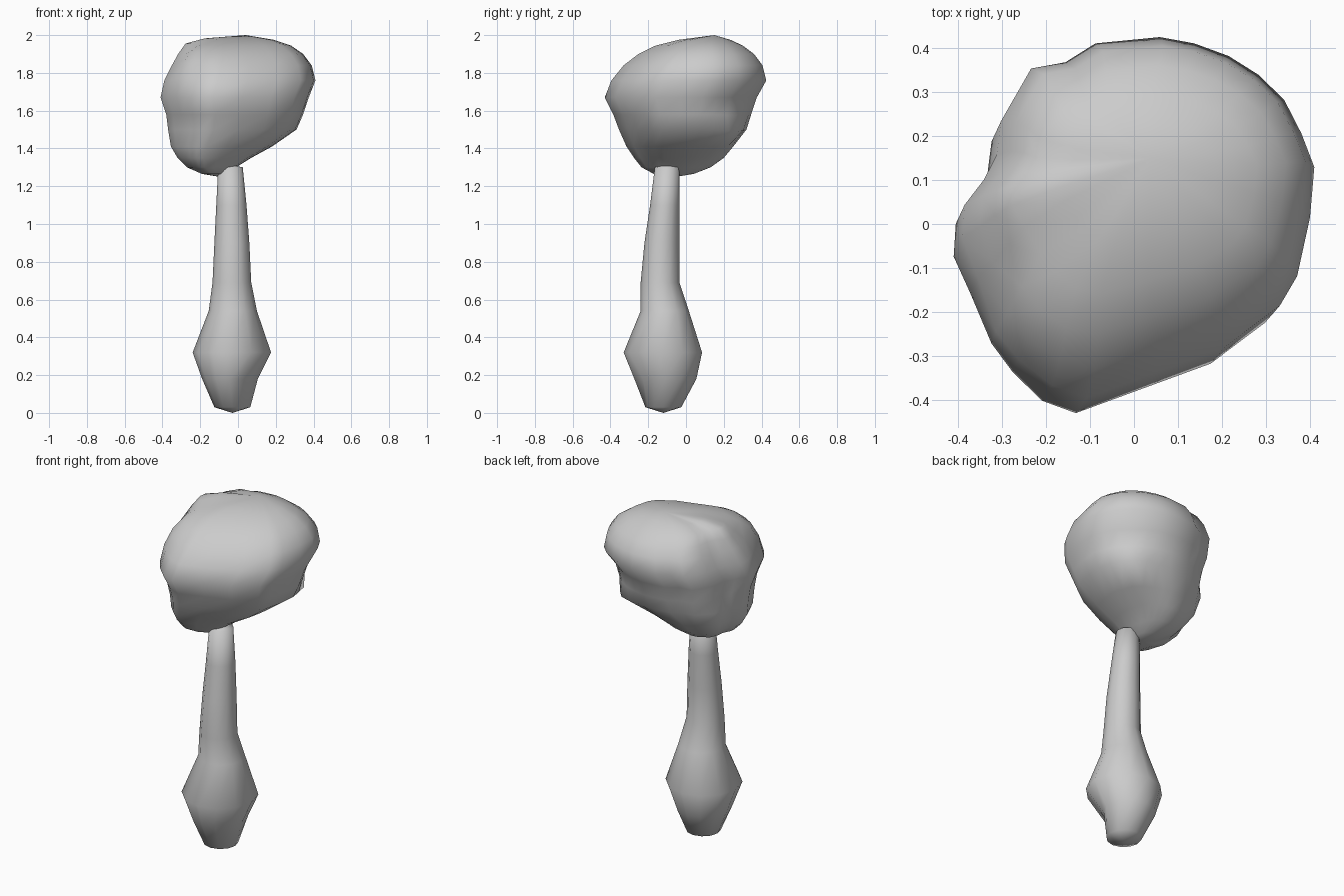
import bpy, bmesh, math
from mathutils import Vector


def loft(name, outline, rings, bottom, top, dents):
    """Loft a unit outline through rings of (z, x0, x1, y0, y1), capped by fans."""
    bm = bmesh.new()
    loops = []
    for z, x0, x1, y0, y1 in rings:
        loops.append([bm.verts.new(((x0 + x1) / 2 + u * (x1 - x0) / 2,
                                    (y0 + y1) / 2 + v * (y1 - y0) / 2, z))
                      for u, v in outline])
    n = len(outline)
    for a, b in zip(loops, loops[1:]):
        for i in range(n):
            j = (i + 1) % n
            bm.faces.new((a[i], a[j], b[j], b[i]))
    lo, hi = bm.verts.new(bottom), bm.verts.new(top)
    for i in range(n):
        j = (i + 1) % n
        bm.faces.new((lo, loops[0][j], loops[0][i]))
        bm.faces.new((hi, loops[-1][i], loops[-1][j]))
    # soft dents and bulges: push nearby surface along a vector
    for centre, radius, push in dents:
        for v in bm.verts:
            d = (v.co - Vector(centre)).length / radius
            if d < 1:
                v.co += Vector(push) * (1 - d * d) ** 2
    bmesh.ops.recalc_face_normals(bm, faces=bm.faces)
    mesh = bpy.data.meshes.new(name)
    bm.to_mesh(mesh)
    bm.free()
    for p in mesh.polygons:
        p.use_smooth = True
    obj = bpy.data.objects.new(name, mesh)
    bpy.context.collection.objects.link(obj)
    return obj


# Trunk: swollen foot tapering into a thin stem
circle = [(math.cos(math.tau * i / 12), math.sin(math.tau * i / 12)) for i in range(12)]
loft("trunk", circle, [
    (0.03, -0.125, 0.065, -0.215, -0.025),
    (0.18, -0.19, 0.105, -0.275, 0.055),
    (0.32, -0.24, 0.175, -0.33, 0.085),
    (0.54, -0.155, 0.10, -0.24, 0.015),
    (0.69, -0.135, 0.07, -0.24, -0.035),
    (0.90, -0.125, 0.06, -0.22, -0.035),
    (1.10, -0.115, 0.045, -0.19, -0.035),
    (1.30, -0.105, 0.025, -0.165, -0.035)],
    (-0.03, -0.12, 0.0), (-0.04, -0.10, 1.315),
    [((0.05, -0.23, 0.16), 0.12, (-0.03, 0.03, 0))])

# Crown: irregular leafy mass, plan outline scaled per height
plan = [(0.41, 0.12), (0.38, 0.20), (0.34, 0.28), (0.28, 0.34), (0.21, 0.385),
        (0.13, 0.415), (0.05, 0.43), (-0.10, 0.415), (-0.17, 0.37), (-0.25, 0.355),
        (-0.32, 0.23), (-0.33, 0.15), (-0.36, 0.09), (-0.405, 0.03), (-0.41, -0.05),
        (-0.37, -0.14), (-0.32, -0.26), (-0.27, -0.33), (-0.20, -0.40), (-0.12, -0.43),
        (0.04, -0.37), (0.20, -0.31), (0.33, -0.21), (0.37, -0.14), (0.40, 0.0)]
loft("crown", [(x / 0.41, y / 0.43) for x, y in plan], [
    (1.265, -0.19, -0.05, -0.17, 0.04),
    (1.30, -0.27, -0.01, -0.235, 0.13),
    (1.35, -0.32, 0.07, -0.275, 0.20),
    (1.41, -0.355, 0.18, -0.315, 0.25),
    (1.50, -0.37, 0.31, -0.355, 0.32),
    (1.58, -0.38, 0.345, -0.385, 0.345),
    (1.67, -0.41, 0.375, -0.43, 0.375),
    (1.76, -0.39, 0.41, -0.395, 0.425),
    (1.84, -0.35, 0.39, -0.33, 0.405),
    (1.90, -0.315, 0.345, -0.25, 0.36),
    (1.945, -0.27, 0.28, -0.16, 0.30),
    (1.975, -0.17, 0.19, -0.04, 0.235)],
    (-0.10, -0.05, 1.25), (0.04, 0.15, 2.0),
    [((0.25, 0.27, 1.60), 0.13, (-0.012, -0.012, 0)),      # back right dimple
     ((0.20, 0.22, 1.48), 0.18, (0.03, 0.03, -0.01)),      # lower back right bulge
     ((-0.30, 0.13, 1.48), 0.16, (-0.025, 0.02, 0)),       # lower left fill
     ((-0.27, -0.22, 1.86), 0.22, (-0.02, -0.02, 0.015)),  # upper front left bulge
     ((-0.22, 0.05, 1.94), 0.13, (-0.01, 0, 0.015))])
